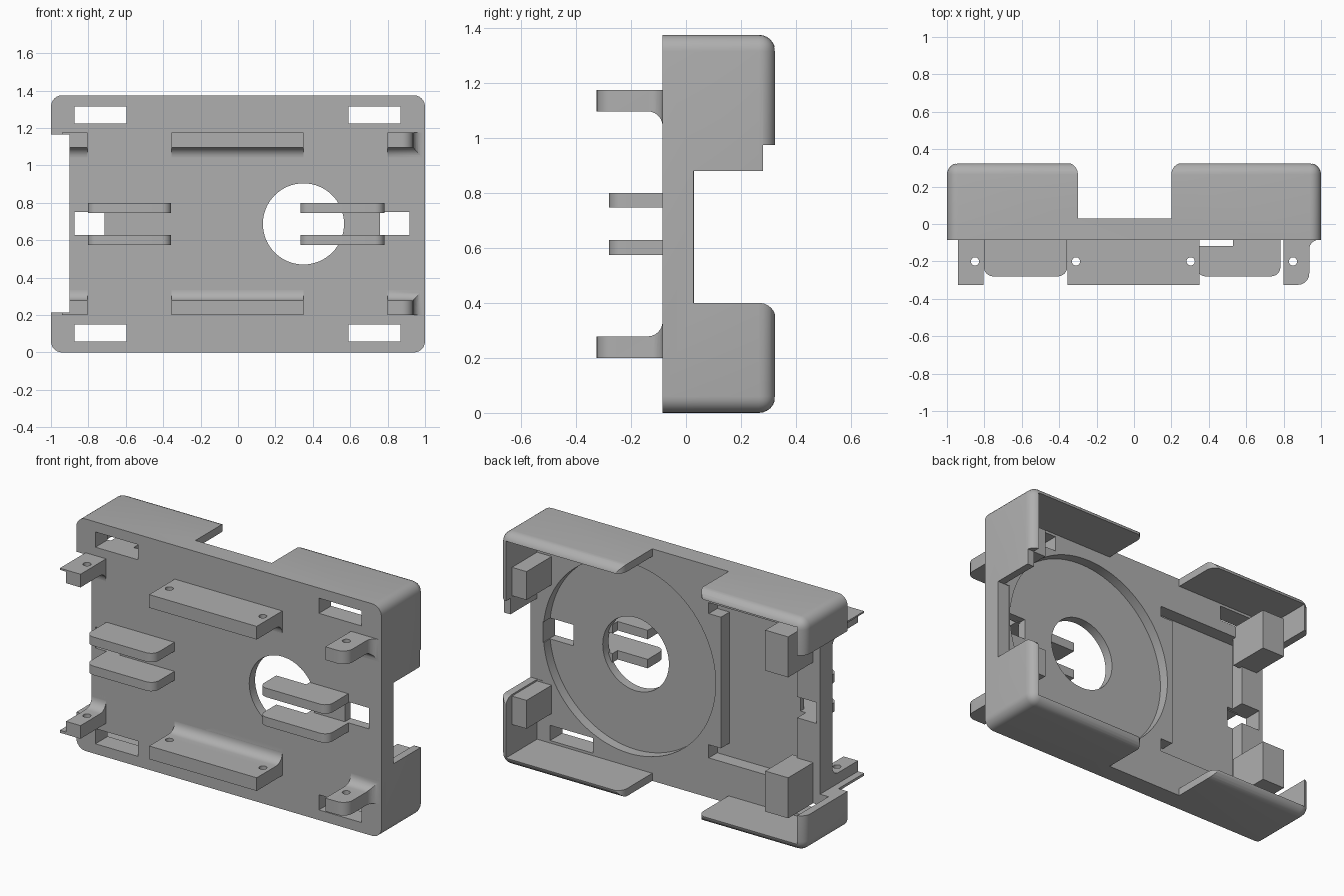
import bpy, bmesh
from math import sin, cos, tan, pi
from mathutils import Vector

if "Cube" in bpy.data.objects:
    bpy.data.objects.remove(bpy.data.objects["Cube"])

grey = bpy.data.materials.new("plain grey")
grey.use_nodes = True
grey.diffuse_color = (0.43, 0.43, 0.43, 1)
grey.node_tree.nodes["Principled BSDF"].inputs["Base Color"].default_value = (0.43, 0.43, 0.43, 1)

HEIGHT = 1.375
MID = HEIGHT / 2
FRONT = -0.085
FLOOR = 0.03
BACK = 0.325
ROOT = FRONT + 0.015     # attached parts sink slightly into the plate


def finish(name, bm):
    bmesh.ops.recalc_face_normals(bm, faces=bm.faces[:])
    me = bpy.data.meshes.new(name)
    bm.to_mesh(me)
    bm.free()
    me.materials.append(grey)
    ob = bpy.data.objects.new(name, me)
    bpy.context.collection.objects.link(ob)
    return ob


def rounded(points, steps=6):
    """Replace each point (a, b, radius) by a tangent arc."""
    out = []
    for i, p in enumerate(points):
        c = Vector(p[:2])
        if len(p) < 3:
            out.append(c)
            continue
        u = (Vector(points[i - 1][:2]) - c).normalized()
        v = (Vector(points[(i + 1) % len(points)][:2]) - c).normalized()
        half = u.angle(v) / 2
        centre = c + (u + v).normalized() * (p[2] / sin(half))
        start = c + u * (p[2] / tan(half)) - centre
        end = c + v * (p[2] / tan(half)) - centre
        sweep = pi - 2 * half
        for k in range(steps + 1):
            t = k / steps
            out.append(centre + (start * sin((1 - t) * sweep) + end * sin(t * sweep)) / sin(sweep))
    return out


def prism(name, points, axis, lo, hi):
    """Extrude a profile along an axis; the profile uses the other two axes in order."""
    bm = bmesh.new()

    def place(p, d):
        co = [p[0], p[1]]
        co.insert("xyz".index(axis), d)
        return bm.verts.new(co)
    flat = rounded(points)
    a = [place(p, lo) for p in flat]
    b = [place(p, hi) for p in flat]
    bm.faces.new(a)
    bm.faces.new(b)
    for i in range(len(a)):
        bm.faces.new((a[i - 1], a[i], b[i], b[i - 1]))
    return finish(name, bm)


def box(name, x, y, z):
    return prism(name, [(x[0], y[0]), (x[1], y[0]), (x[1], y[1]), (x[0], y[1])], "z", *z)


def disc(name, x, other, radius, axis, lo, hi, sides):
    pts = [(x + radius * cos(2 * pi * i / sides), other + radius * sin(2 * pi * i / sides))
           for i in range(sides)]
    return prism(name, pts, axis, lo, hi)


def combine(ob, *tools, operation="DIFFERENCE"):
    for tool in tools:
        tool.hide_render = True
        mod = ob.modifiers.new("cut", "BOOLEAN")
        mod.operation = operation
        mod.solver = "EXACT"
        mod.object = tool
        bpy.context.view_layer.update()
        bpy.context.view_layer.objects.active = ob
        bpy.ops.object.modifier_apply(modifier=mod.name)
        bpy.data.objects.remove(tool)


def flip(z):
    return HEIGHT - z


# Outer shell: block rounded at its corners and around the back
bm = bmesh.new()
bmesh.ops.create_cube(bm, size=1)
for v in bm.verts:
    v.co = (v.co.x * 2, FRONT if v.co.y < 0 else BACK, (v.co.z + 0.5) * HEIGHT)
soft = [e for e in bm.edges if max(v.co.y for v in e.verts) > 0]
bmesh.ops.bevel(bm, geom=soft, offset=0.06, segments=6, profile=0.5, affect="EDGES")
shell = finish("case_shell", bm)

# Hollow interior
combine(shell, box("cavity", (-0.955, 0.955), (FLOOR, 1), (0.045, flip(0.045))))
# Gap in the top and bottom walls, with rounded shoulders
combine(shell, prism("wall_gap", [
    (-0.3, FLOOR), (-0.3, BACK, 0.06), (-0.5, BACK + 0.006), (-0.5, 0.6),
    (0.4, 0.6), (0.4, BACK + 0.006), (0.2, BACK, 0.06), (0.2, FLOOR)], "z", -0.1, 1.5))
# Opening in the left side wall
combine(shell, prism("side_gap", [
    (FLOOR - 0.003, 0.4), (BACK, 0.4, 0.06), (BACK + 0.006, 0.2), (0.6, 0.2),
    (0.6, 0.975), (0.28, 0.975), (0.28, 0.88), (FLOOR - 0.003, 0.88)], "x", 0.92, 1.1))
# Round recess with its through hole
combine(shell, disc("recess", 0.35, MID, 0.565, "y", -0.03, 0.2, 96),
        disc("hole", 0.35, MID, 0.217, "y", -0.5, 0.2, 64))
# Rectangular pocket with corner reliefs
pocket = box("pocket", (-0.75, -0.25), (-0.05, 0.2), (0.235, 1.155))
combine(pocket, box("relief_low", (-0.4, -0.17), (-0.05, 0.2), (0.235, 0.313)),
        box("relief_high", (-0.4, -0.17), (-0.05, 0.2), (1.09, 1.155)), operation="UNION")
combine(shell, pocket)
# Strap windows near the corners and at mid height
for x in ((-0.875, -0.595), (0.59, 0.87)):
    for z in ((0.06, 0.15), (flip(0.15), flip(0.06))):
        combine(shell, box("window", x, (-0.5, 0.025 + FLOOR), z))
for x in ((-0.875, -0.715), (0.76, 0.917)):
    combine(shell, box("mid_window", x, (-0.5, 0.025 + FLOOR), (0.628, 0.752)))


def end_notch():
    return box("end_notch", (-1.2, -0.9), (-1, 1), (0.215, flip(0.21)))


combine(shell, end_notch())
parts = [shell]

# Front mounting tabs, filleted at the root and drilled
for level in ("lower", "upper"):
    z = (lambda h: h) if level == "lower" else flip
    side = [(-0.325, z(0.2)), (-0.325, z(0.278)), (FRONT, z(0.278), 0.055),
            (FRONT, z(0.36)), (ROOT, z(0.36)), (ROOT, z(0.2))]
    for place, x0, x1, drill in (("right", -0.94, -0.805, (-0.85,)),
                                 ("centre", -0.355, 0.35, (-0.31, 0.303)),
                                 ("left", 0.8, 0.995, (0.85,))):
        tab = prism(f"{level}_{place}_tab", side, "x", x0, x1)
        if place == "right":
            combine(tab, end_notch())
        if place == "left":
            combine(tab, prism("outline", [
                (0.7, -0.4), (0.85, -0.325), (0.937, -0.325, 0.06), (0.937, FRONT, 0.05),
                (0.99, FRONT), (0.99, 0), (0.7, 0)], "z", -0.1, 1.5), operation="INTERSECT")
        for x in drill:
            combine(tab, disc("drill", x, -0.2, 0.022, "z", -0.1, 1.5, 24))
        parts.append(tab)

    # Paired guide ribs on the front
    low, high = sorted((z(0.575), z(0.628)))
    parts.append(prism(f"{level}_right_rib", [
        (-0.803, ROOT), (-0.803, -0.28, 0.05), (-0.357, -0.28, 0.05), (-0.357, ROOT)],
        "z", low, high))
    parts.append(prism(f"{level}_left_rib", [
        (0.53, ROOT), (0.53, -0.117), (0.333, -0.117), (0.333, -0.28, 0.05),
        (0.783, -0.28, 0.05), (0.783, ROOT)], "z", low, high))

    # Support posts inside the case
    parts.append(box(f"{level}_right_post", (-0.855, -0.705), (0.01, 0.265),
                     sorted((z(0.15), z(0.39)))))
    parts.append(box(f"{level}_left_post", (0.86, 0.96), (0.01, 0.265),
                     sorted((z(0.222), z(0.39)))))

# Smooth the fillets, keep the edges sharp
bpy.ops.object.select_all(action="DESELECT")
for ob in parts:
    ob.select_set(True)
bpy.context.view_layer.objects.active = shell
bpy.ops.object.shade_smooth_by_angle(angle=0.52)
